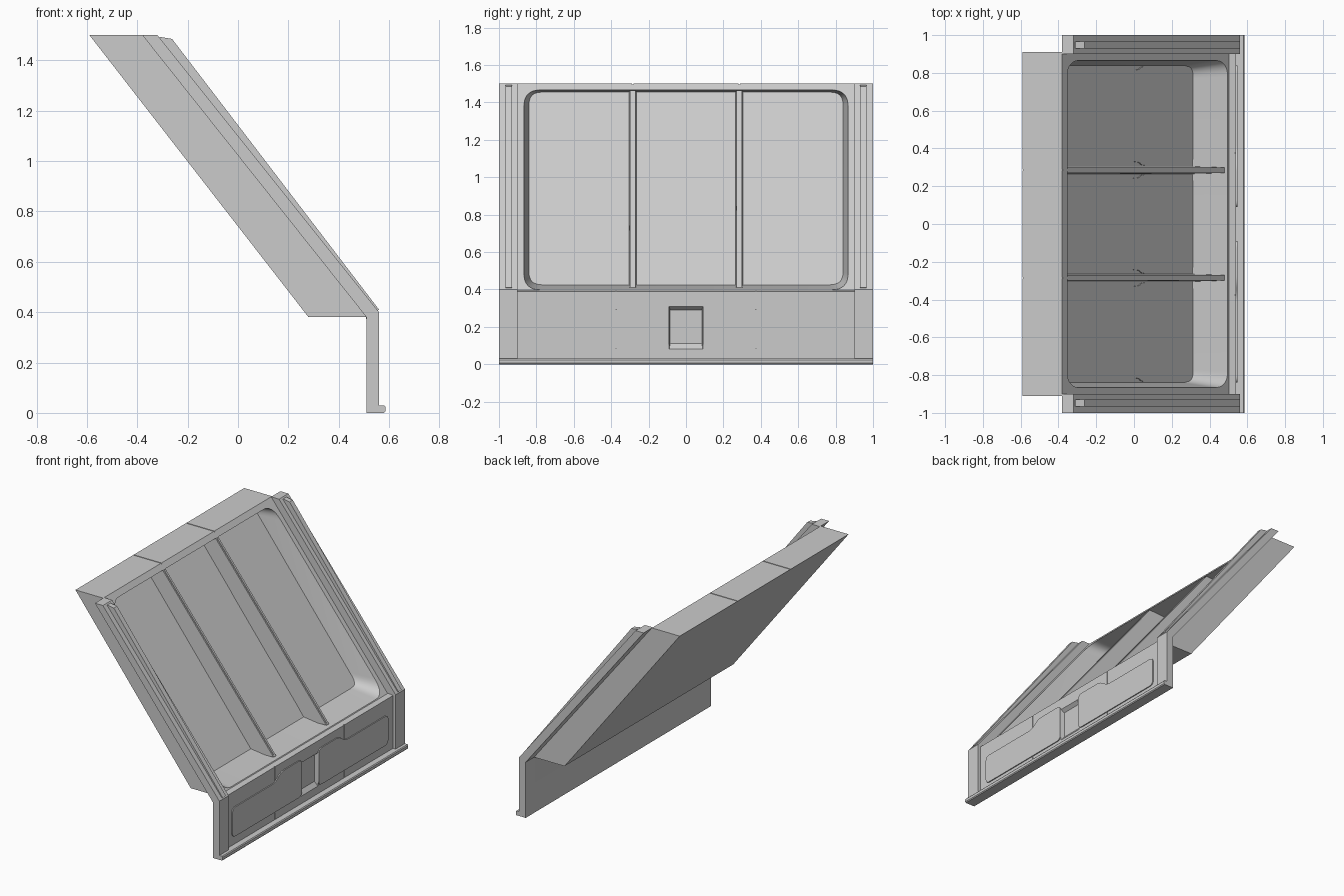
import bpy, bmesh, math

if "Cube" in bpy.data.objects:
    bpy.data.objects.remove(bpy.data.objects["Cube"], do_unlink=True)

grey = bpy.data.materials.new("light grey plastic")
grey.use_nodes = True
grey.diffuse_color = (0.6, 0.6, 0.6, 1)
grey.node_tree.nodes["Principled BSDF"].inputs["Base Color"].default_value = (0.6, 0.6, 0.6, 1)


def front_x(z):
    """Sloping front plane of the bin body."""
    return 0.51 - 0.795 * (z - 0.38)


def floor_x(z):
    """Sloping floor of the recess, parallel to the back."""
    return 0.31 - 0.777 * (z - 0.425)


def loft(name, rings):
    """Skin matching rings of points and cap both ends."""
    bm = bmesh.new()
    rows = [[bm.verts.new(p) for p in ring] for ring in rings]
    n = len(rows[0])
    for a, b in zip(rows, rows[1:]):
        for i in range(n):
            j = (i + 1) % n
            bm.faces.new((a[i], a[j], b[j], b[i]))
    bm.faces.new(rows[0][::-1])
    bm.faces.new(rows[-1])
    bmesh.ops.recalc_face_normals(bm, faces=bm.faces)
    mesh = bpy.data.meshes.new(name)
    bm.to_mesh(mesh)
    bm.free()
    mesh.materials.append(grey)
    ob = bpy.data.objects.new(name, mesh)
    bpy.context.collection.objects.link(ob)
    return ob


def prism_y(name, profile, y0, y1):
    """Extrude an x-z profile across y."""
    return loft(name, [[(x, y, z) for x, z in profile] for y in (y0, y1)])


def facing(outline, depth):
    """Lay a y-z outline on a surface given by depth(z)."""
    return [(depth(z), y, z) for y, z in outline]


def rounded(points, radius, steps=5):
    """Round every corner of a polygon with a small arc."""
    out = []
    for i, (py, pz) in enumerate(points):
        ends = []
        for q in (points[i - 1], points[(i + 1) % len(points)]):
            d = math.hypot(q[0] - py, q[1] - pz)
            t = min(radius, d * 0.45) / d
            ends.append((py + (q[0] - py) * t, pz + (q[1] - pz) * t))
        for k in range(steps + 1):
            t = k / steps
            w = ((1 - t) ** 2, 2 * t * (1 - t), t * t)
            out.append(tuple(w[0] * ends[0][c] + w[1] * (py, pz)[c] + w[2] * ends[1][c]
                             for c in (0, 1)))
    return out


def box_outline(y0, y1, z0, z1):
    return [(y0, z0), (y1, z0), (y1, z1), (y0, z1)]


def cut(target, cutter):
    """Subtract a cutter and delete it."""
    mod = target.modifiers.new("cut", 'BOOLEAN')
    mod.operation, mod.solver, mod.object = 'DIFFERENCE', 'EXACT', cutter
    cutter.hide_render = True
    bpy.context.view_layer.objects.active = target
    bpy.ops.object.modifier_apply(modifier=mod.name)
    bpy.data.objects.remove(cutter, do_unlink=True)


# Slanted bin body with a large rounded recess
body = prism_y("bin_body", [(0.51, 0.38), (0.28, 0.38), (-0.59, 1.5), (-0.38, 1.5)], -0.91, 0.91)
mouth = rounded(box_outline(-0.87, 0.87, 0.395, 1.468), 0.09, 8)
base = rounded(box_outline(-0.84, 0.84, 0.425, 1.455), 0.07, 8)
cut(body, loft("recess_cutter", [facing(mouth, lambda z: front_x(z) + 0.02),
                                 facing(base, floor_x)]))
# Joint lines in the top cover
for y in (-0.285, 0.285):
    cut(body, prism_y("seam_cutter", [(-0.65, 1.495), (-0.3, 1.495), (-0.3, 1.52), (-0.65, 1.52)],
                      y - 0.003, y + 0.003))

# Dividers between the three bays, with a raised spine
for side, y in (("right", -0.285), ("left", 0.285)):
    loft(side + "_divider", [
        facing(box_outline(y - 0.02, y + 0.02, 0.41, 1.465), lambda z: floor_x(z) - 0.02),
        facing(box_outline(y - 0.014, y + 0.014, 0.41, 1.465), lambda z: front_x(z) - 0.008)])
    loft(side + "_divider_spine", [
        facing(box_outline(y - 0.005, y + 0.005, 0.42, 1.46), lambda z: front_x(z) - 0.02),
        facing(box_outline(y - 0.005, y + 0.005, 0.42, 1.46), lambda z: front_x(z) - 0.003)])

# Thin floor plates, notched halfway up both edges
for name, y0, y1 in (("right", -0.835, -0.31), ("middle", -0.262, 0.262), ("left", 0.31, 0.835)):
    n = 0.02
    half = [(y1, 0.43), (y1, 0.78), (y1 - n, 0.795), (y1 - n, 1.085), (y1, 1.1), (y1, 1.452)]
    outline = half + [(y0 + y1 - y, z) for y, z in reversed(half)]
    outline = rounded(outline, 0.045)
    loft(name + "_floor_plate", [facing(outline, lambda z: floor_x(z) - 0.003),
                                 facing(outline, lambda z: floor_x(z) + 0.006)])

# Side frames: upright post running into a sloping rail, with a tapered rib
frame = [(0.51, 0), (0.56, 0), (0.56, 0.4), (-0.32, 1.5), (-0.38, 1.5), (0.51, 0.38)]
rib = [(0.545, 0.4), (0.56, 0.41), (-0.262, 1.485), (-0.31, 1.493), (-0.33, 1.48)]
for side, s in (("right", -1), ("left", 1)):
    prism_y(side + "_side_frame", frame, s * 0.9, s)
    prism_y(side + "_rail_rib", rib, s * 0.93, s * 0.965)

# Kick panel below the bin, with joint lines and a tapered centre slot
kick = prism_y("kick_panel", [(0.51, 0), (0.54, 0), (0.54, 0.39), (0.503, 0.396), (0.51, 0.37)],
               -0.9, 0.9)
for y in (-0.375, 0.375):
    cut(kick, prism_y("seam_cutter", [(0.535, 0.03), (0.56, 0.03), (0.56, 0.4), (0.535, 0.4)],
                      y - 0.003, y + 0.003))
cut(kick, loft("slot_cutter", [
    facing(box_outline(-0.09, 0.09, 0.08, 0.31), lambda z: 0.541),
    facing(box_outline(-0.085, 0.085, 0.11, 0.29), lambda z: 0.517)]))

# Raised plates either side of the slot
plate = [(0.09, 0.085), (0.84, 0.085), (0.84, 0.285), (0.38, 0.285), (0.31, 0.335), (0.09, 0.335)]
for side, s in (("right", -1), ("left", 1)):
    outline = [(s * y, z) for y, z in rounded(plate, 0.035)]
    loft(side + "_kick_plate", [facing(outline, lambda z: 0.538), facing(outline, lambda z: 0.547)])

# Bottom lip along the whole width
prism_y("bottom_lip", [(0.515, 0), (0.58, 0), (0.585, 0.006), (0.585, 0.024), (0.58, 0.03), (0.515, 0.03)],
        -1, 1)

# Smooth the rounded corners, keep the edges sharp
for ob in bpy.context.scene.objects:
    ob.select_set(ob.type == 'MESH' and grey.name in ob.data.materials)
bpy.context.view_layer.objects.active = body
bpy.ops.object.shade_smooth_by_angle(angle=math.radians(30))
